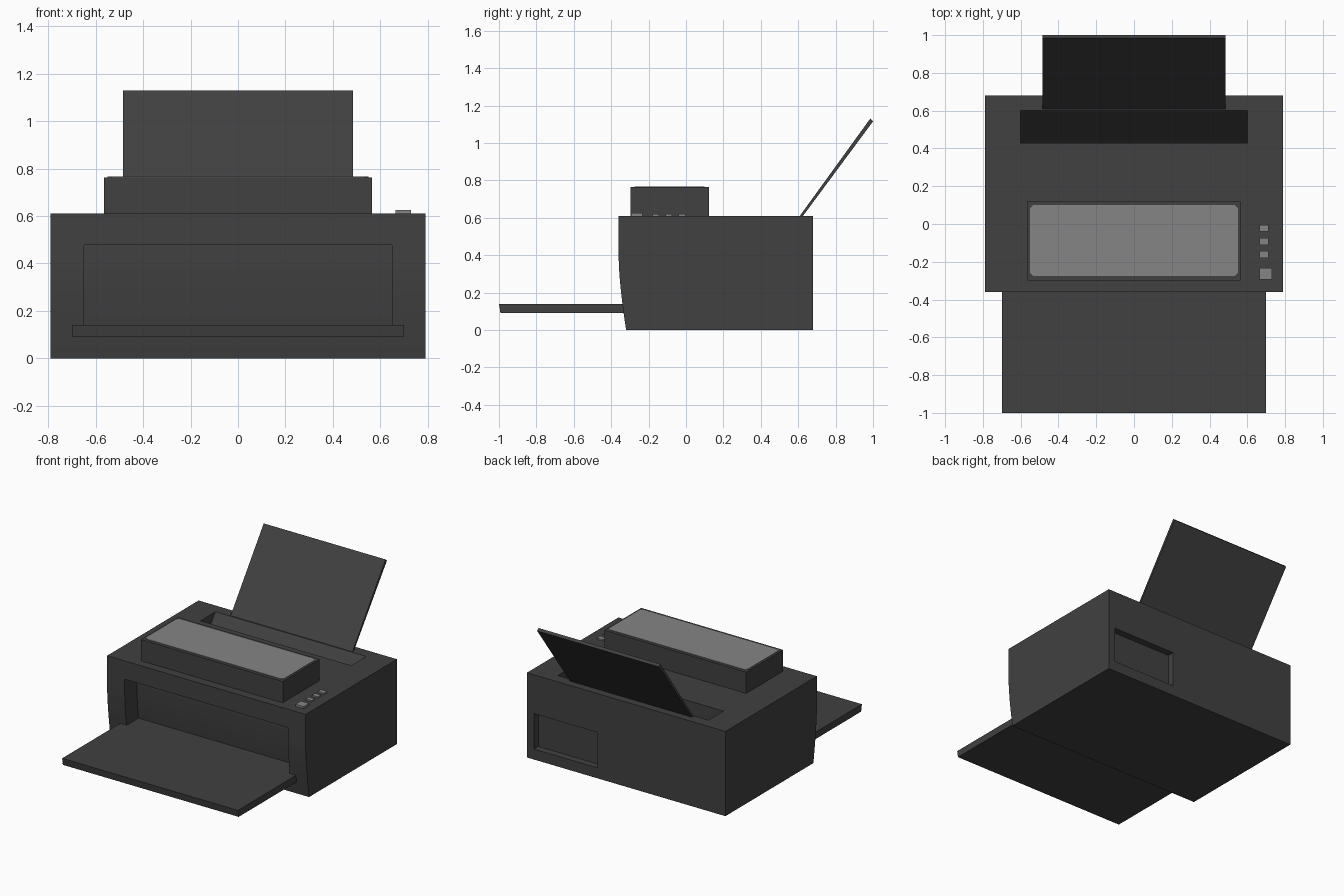
import bpy, bmesh

if "Cube" in bpy.data.objects:
    bpy.data.objects.remove(bpy.data.objects["Cube"])

def material(name, v):
    m = bpy.data.materials.new(name)
    m.diffuse_color = (v, v, v, 1)
    m.use_nodes = True
    m.node_tree.nodes["Principled BSDF"].inputs["Base Color"].default_value = m.diffuse_color
    return m

charcoal = material("charcoal plastic", 0.052)
grey = material("light grey", 0.235)

def prism(name, outline, lo, hi, axis, mat):
    """Extrude an outline along x (outline in y,z) or along z (outline in x,y)."""
    bm = bmesh.new()
    put = (lambda a, b, t: (t, a, b)) if axis == "x" else (lambda a, b, t: (a, b, t))
    n = len(outline)
    low = [bm.verts.new(put(a, b, lo)) for a, b in outline]
    high = [bm.verts.new(put(a, b, hi)) for a, b in outline]
    bm.faces.new(low)
    bm.faces.new(high)
    for i in range(n):
        j = (i + 1) % n
        bm.faces.new((low[i], low[j], high[j], high[i]))
    bmesh.ops.recalc_face_normals(bm, faces=bm.faces)
    mesh = bpy.data.meshes.new(name)
    bm.to_mesh(mesh)
    bm.free()
    mesh.materials.append(mat)
    ob = bpy.data.objects.new(name, mesh)
    bpy.context.collection.objects.link(ob)
    return ob

def box(name, x, y, z, mat):
    return prism(name, [(x[0], y[0]), (x[1], y[0]), (x[1], y[1]), (x[0], y[1])],
                 z[0], z[1], "z", mat)

def cut(target, cutter):
    mod = target.modifiers.new("cut", "BOOLEAN")
    mod.operation = "DIFFERENCE"
    mod.solver = "EXACT"
    mod.object = cutter
    bpy.context.view_layer.objects.active = target
    bpy.ops.object.modifier_apply(modifier=mod.name)
    bpy.data.objects.remove(cutter)

# Body with a front that curves under towards the base
def front_y(z):
    return -0.36 + 0.04 * max(0, (0.38 - z) / 0.38) ** 1.5

steps = [0.38 * i / 8 for i in range(9)]
body = prism("body", [(0.68, 0), *[(front_y(z), z) for z in steps],
                      (-0.36, 0.61), (0.68, 0.61)], -0.79, 0.79, "x", charcoal)

# Paper exit in the front, its back wall following the front curve
wall = [0.138, 0.18, 0.24, 0.30, 0.38, 0.478]
cut(body, prism("exit_cutter", [(-0.6, 0.138), *[(front_y(z) + 0.137, z) for z in wall],
                                (-0.6, 0.478)], -0.65, 0.65, "x", charcoal))
# Wedge-shaped feed slot in the top
cut(body, prism("slot_cutter", [(0.43, 0.38), (0.60, 0.61), (0.60, 0.7), (0.43, 0.7)],
                -0.60, 0.60, "x", charcoal))
# Shallow socket recess in the back
cut(body, box("socket_cutter", (0.23, 0.735), (0.63, 0.8), (0.075, 0.33), charcoal))

# Output tray
prism("output_tray", [(-0.33, 0.09), (-0.33, 0.14), (-1.0, 0.14), (-0.992, 0.09)],
      -0.70, 0.70, "x", charcoal)

# Leaning paper support
prism("paper_support", [(0.605, 0.605), (0.622, 0.605), (1.0, 1.115), (0.985, 1.13)],
      -0.485, 0.485, "x", charcoal)

# Raised lid with a light panel that has clipped corners
box("lid", (-0.565, 0.565), (-0.298, 0.122), (0.60, 0.763), charcoal)
x, y0, y1, c = 0.55, -0.275, 0.10, 0.016
prism("lid_panel", [(-x + c, y0), (x - c, y0), (x, y0 + c), (x, y1 - c),
                    (x - c, y1), (-x + c, y1), (-x, y1 - c), (-x, y0 + c)],
      0.76, 0.766, "z", grey)

# Control buttons: one large, three small
box("power_button", (0.665, 0.73), (-0.295, -0.233), (0.60, 0.625), grey)
for i in range(3):
    y = -0.18 + 0.07 * i
    box(f"button_{i + 1}", (0.665, 0.712), (y, y + 0.036), (0.60, 0.62), grey)
